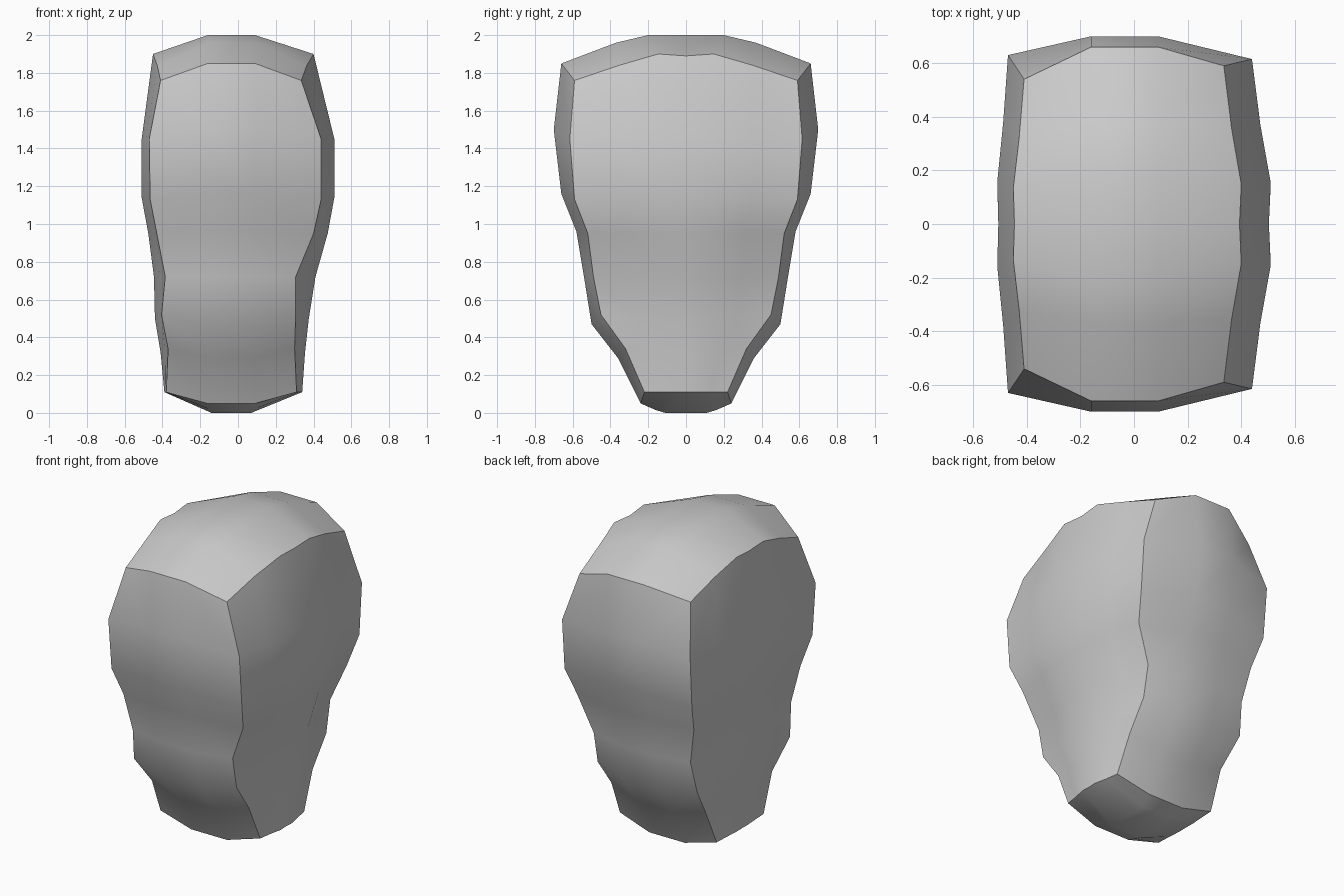
import bpy, bmesh

if "Cube" in bpy.data.objects:
    bpy.data.objects.remove(bpy.data.objects["Cube"])

# Levels, top to bottom: corner z, left x, right x, corner y | front/back middle y, z | side middle left x, right x, z
LEVELS = [
    (1.76, -.41, .335, .59, .66, 1.85, -.45, .40, 1.90),
    (1.45, -.47, .44, .615, .70, 1.50, -.51, .51, 1.45),
    (1.13, -.465, .44, .59, .66, 1.16, -.51, .51, 1.14),
    (.95, -.43, .40, .52, .58, .96, -.475, .475, .95),
    (.72, -.385, .305, .49, .54, .72, -.445, .41, .72),
    (.52, -.405, .305, .45, .50, .47, -.44, .375, .50),
    (.34, -.37, .30, .32, .36, .29, -.41, .355, .32),
    (.11, -.38, .31, .22, .24, .05, -.39, .34, .11),
]
Y_FRAC = [-1, -.6, -.25, 0, .25, .6, 1]
BULGE = [0, .45, 1, .9, 1, .45, 0]
X_MID = {1: -.16, 2: .09}
NX, NY, NZ = 3, 6, len(LEVELS) - 1


def position(i, j, k):
    zc, xl, xr, yc, ym, zm, sl, sr, sz = LEVELS[k]
    if i in (0, NX):                      # side walls and corner edges
        edge, mid = (xl, sl) if i == 0 else (xr, sr)
        if k == 0 and i == 0:
            yc = .54                      # the left top corners sit further in
        elif i == 0:
            yc += .015
        b = BULGE[j]
        return edge + (mid - edge) * b, Y_FRAC[j] * yc, zc + (sz - zc) * (b ** .7)
    if j in (0, NY):                      # front and back walls
        return X_MID[i], ym * (1 if j else -1), zm
    if k == 0:                            # crown
        return X_MID[i], (-.37, -.2, 0, .2, .37)[j - 1], (1.96, 2, 2, 2, 1.96)[j - 1]
    return (-.14, .07)[i - 1], (-.16, -.11, 0, .11, .16)[j - 1], (.015, 0, 0, 0, .015)[j - 1]


bm = bmesh.new()
verts = {}


def vert(c):
    if c not in verts:
        verts[c] = bm.verts.new(position(*c))
    return verts[c]


def panel(na, nb, coord):
    """Fill one side of the box with a grid of quads."""
    for a in range(na):
        for b in range(nb):
            bm.faces.new([vert(coord(a + p, b + q)) for p, q in ((0, 0), (1, 0), (1, 1), (0, 1))])


# Six bulging panels sharing their edges
for k in (0, NZ):
    panel(NX, NY, lambda a, b: (a, b, k))
for j in (0, NY):
    panel(NX, NZ, lambda a, b: (a, j, b))
for i in (0, NX):
    panel(NY, NZ, lambda a, b: (i, a, b))
bmesh.ops.recalc_face_normals(bm, faces=bm.faces)

# Smooth panels, sharp box edges
for f in bm.faces:
    f.smooth = True
coords = {v: c for c, v in verts.items()}
for e in bm.edges:
    a, b = (coords[v] for v in e.verts)
    shared = sum(a[n] == b[n] and a[n] in (0, m) for n, m in enumerate((NX, NY, NZ)))
    e.smooth = shared < 2

mesh = bpy.data.meshes.new("head_block")
bm.to_mesh(mesh)
bm.free()
bpy.context.collection.objects.link(bpy.data.objects.new("head_block", mesh))
